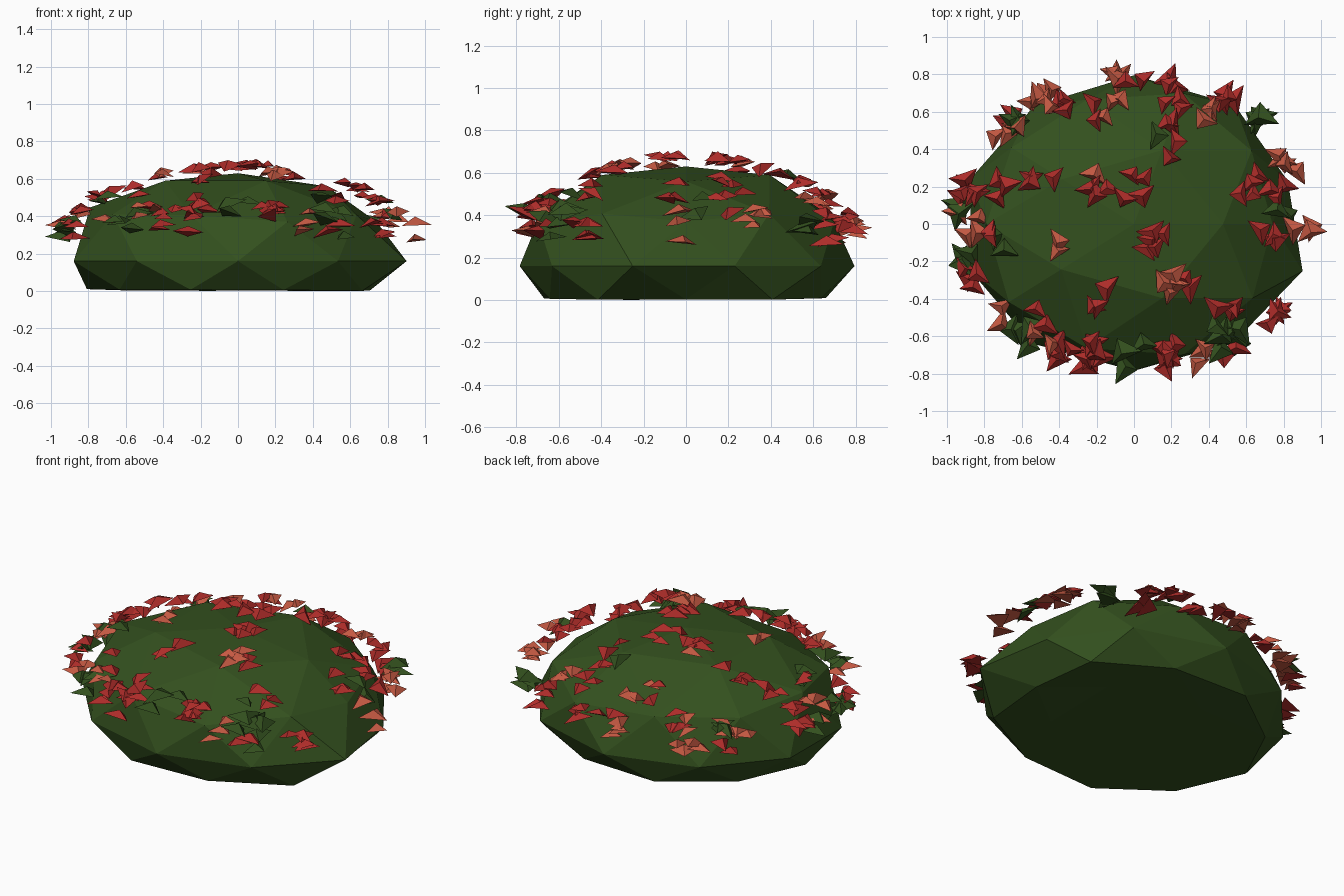
import bpy, bmesh, math, random
from mathutils import Matrix, Vector, Euler

cube = bpy.data.objects.get("Cube")
if cube:
    bpy.data.objects.remove(cube)
rng = random.Random(7)


def material(name, rgb):
    m = bpy.data.materials.new(name)
    m.use_nodes = True
    m.diffuse_color = (*rgb, 1)
    m.node_tree.nodes["Principled BSDF"].inputs["Base Color"].default_value = (*rgb, 1)
    return m


def finish(bm, name, mat):
    mesh = bpy.data.meshes.new(name)
    bm.to_mesh(mesh)
    bm.free()
    mesh.materials.append(mat)
    obj = bpy.data.objects.new(name, mesh)
    bpy.context.collection.objects.link(obj)
    return obj


bush_green = material("bush green", (0.033, 0.08, 0.013))
petal_red = material("petal red", (0.42, 0.025, 0.022))
petal_coral = material("petal coral", (0.56, 0.1, 0.055))

# Faceted dome: squashed icosphere with a flattened underside
MID = 0.16
bm = bmesh.new()
bmesh.ops.create_icosphere(bm, subdivisions=2, radius=1)
for v in bm.verts:
    x, y, z = v.co
    scale = rng.uniform(0.98, 1.01)
    lift = 0
    crown = z > 0.8
    shoulder = 0.4 < z < 0.6
    if x > 0.8 and abs(z) > 0.1:
        scale = 0.9      # the left side is pinched above and below its rim
    elif x > 0.8 and y < 0:
        scale = 1.03     # front corner of the rim sticks out
    elif x > 0.8:
        scale = 0.94
    elif shoulder and abs(y) > 0.8:
        scale = 1.04
    if crown and x < 0.4 and z < 0.95:
        lift = 0.03
    elif shoulder and x < -0.6:
        lift = 0.04
    v.co = (x * 0.92 * scale, y * 0.79 * scale, MID + z * 0.47 + lift)
    if z < -0.1:
        v.co.z = rng.uniform(0, 0.02)
finish(bm, "bush_body", bush_green)


def scatter(name, clusters, size, mat):
    """Flat three-sided pyramids floating just over the dome, in loose clusters."""
    bm = bmesh.new()
    for cx, cy, count in clusters:
        for _ in range(count):
            x = cx + rng.uniform(-0.07, 0.07)
            y = cy + rng.uniform(-0.07, 0.07)
            reach = math.hypot(x / 1.04, y / 0.89)
            if reach > 0.91:
                x, y, reach = x * 0.91 / reach, y * 0.91 / reach, 0.91
            z = MID + 0.53 * math.sqrt(1 - reach ** 2)
            z -= rng.uniform(-0.02, 0.15) * reach ** 4
            r = size * rng.uniform(0.85, 1.15)
            turn = Euler((rng.gauss(0, 0.2), rng.gauss(0, 0.2),
                          rng.uniform(0, math.tau))).to_matrix().to_4x4()
            stretch = Matrix.Diagonal((1.2, 0.85, 1, 1))
            place = Matrix.Translation(Vector((x, y, z))) @ turn @ stretch
            bmesh.ops.create_cone(bm, cap_ends=True, segments=3, radius1=r,
                                  radius2=0, depth=r * 0.5, matrix=place)
    return finish(bm, name, mat)


# Red blossoms: x, y and how many
red_clusters = [
    (-0.4, 0.6, 3), (-0.2, 0.6, 2), (0, 0.8, 2), (0.2, 0.8, 3), (0.2, 0.6, 5),
    (0.5, 0.7, 5), (0.2, 0.4, 2), (0, 0.2, 4), (-0.2, 0.2, 3), (0.1, -0.1, 5),
    (-0.5, 0.2, 3), (-0.7, 0.2, 3), (-0.9, 0.2, 6), (-0.7, 0.6, 2), (0.6, 0.2, 4),
    (0.8, 0.2, 3), (0.7, -0.1, 3), (0.8, -0.5, 6), (0.5, -0.5, 3), (0.5, -0.7, 2),
    (0.2, -0.7, 8), (0.3, -0.3, 2), (-0.2, -0.7, 8), (-0.4, -0.7, 5),
    (-0.5, -0.5, 2), (-0.2, -0.4, 3), (-0.9, -0.3, 4), (-0.8, -0.1, 2),
]
scatter("red_blossoms", red_clusters, 0.071, petal_red)

# Coral blossoms
coral_clusters = [
    (-0.5, 0.7, 6), (-0.1, 0.8, 4), (-0.1, 0.6, 3), (0.4, 0.6, 3), (0.8, 0.3, 5),
    (0.9, 0, 3), (0.2, -0.3, 5), (-0.4, -0.1, 2), (-0.9, 0, 4), (-0.7, 0.5, 4),
    (0.4, -0.7, 3), (-0.5, -0.6, 3), (-0.7, -0.5, 2), (-0.2, 0.3, 1),
]
scatter("coral_blossoms", coral_clusters, 0.071, petal_coral)

# Loose leaves, the same green as the bush
leaf_clusters = [
    (0.7, 0.6, 3), (0.5, -0.6, 7), (0, -0.7, 3), (-0.6, -0.6, 4), (-0.7, -0.1, 2),
    (-0.9, -0.2, 3), (-0.6, 0.5, 2), (0.1, 0.5, 1), (-0.9, 0.1, 2), (0.8, 0.1, 2),
]
scatter("leaves", leaf_clusters, 0.085, bush_green)
